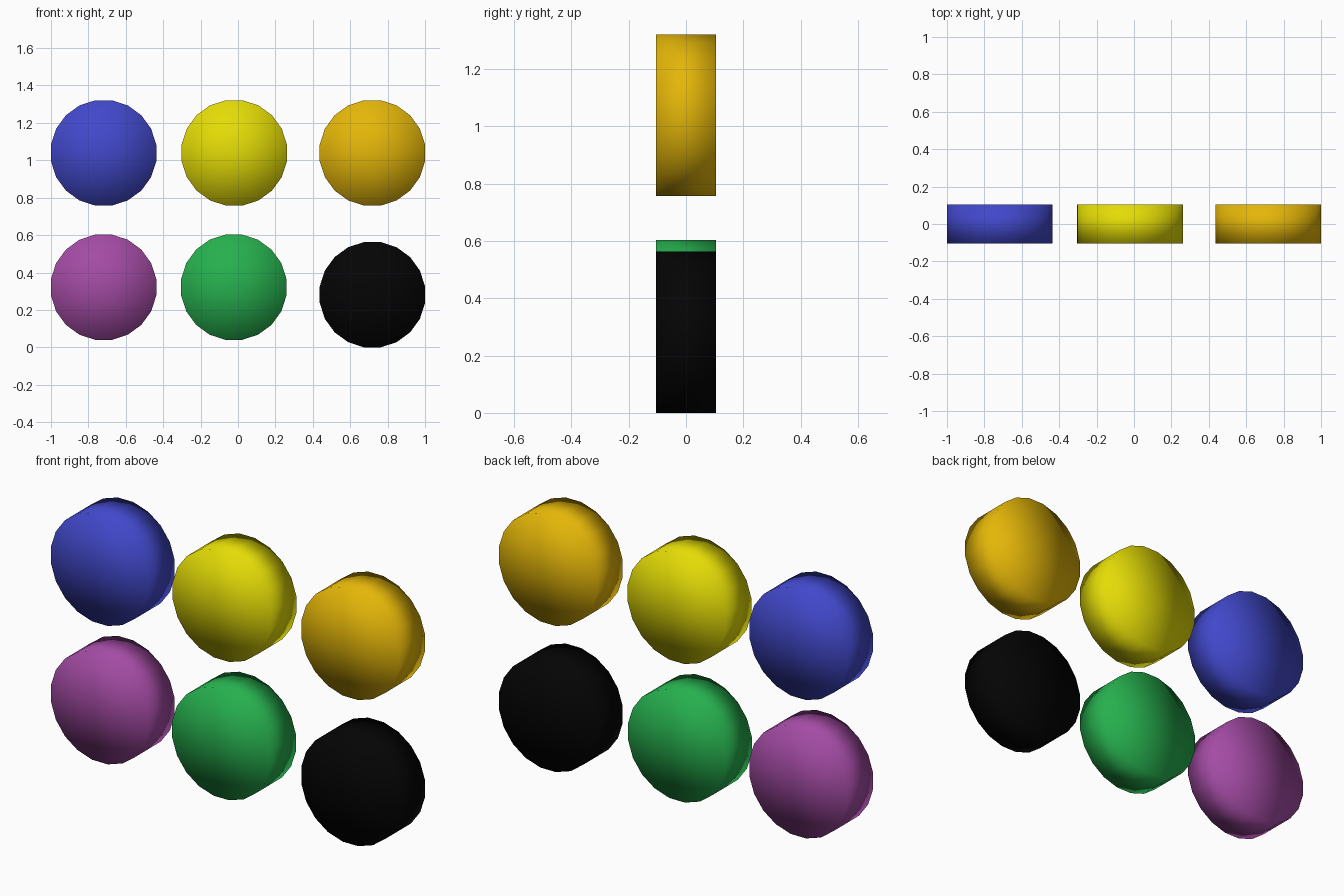
import bpy, math
from mathutils import Matrix

if "Cube" in bpy.data.objects:
    bpy.data.objects.remove(bpy.data.objects["Cube"])

SIDES = 20
HALF_WIDTH = 0.2815                      # centre to flat edge
RADIUS = HALF_WIDTH / math.cos(math.pi / SIDES)
THICKNESS = 0.21


def linear(c):
    c /= 255
    return c / 12.92 if c <= 0.04045 else ((c + 0.055) / 1.055) ** 2.4


def make_disc(name, rgb, x, z):
    mat = bpy.data.materials.new(name)
    mat.diffuse_color = (*[linear(c) for c in rgb], 1)
    mat.use_nodes = True
    mat.node_tree.nodes["Principled BSDF"].inputs["Base Color"].default_value = mat.diffuse_color
    bpy.ops.mesh.primitive_cylinder_add(vertices=SIDES, radius=RADIUS, depth=THICKNESS,
                                        end_fill_type='TRIFAN')
    obj = bpy.context.object
    obj.name = name + "_disc"
    # half-step turn puts flat edges at top and sides, then tip the axis onto y
    obj.data.transform(Matrix.Rotation(math.pi / 2, 4, 'X')
                       @ Matrix.Rotation(math.pi / SIDES, 4, 'Z'))
    obj.location = (x, 0, z)
    obj.data.materials.append(mat)
    # caps and rim share soft normals, giving a rounded button look
    obj.data.shade_smooth()


# upper row
make_disc("blue", (65, 72, 202), -0.7185, 1.0395)
make_disc("yellow", (228, 220, 6), -0.02, 1.0395)
make_disc("orange", (228, 182, 8), 0.7185, 1.0395)
# lower row
make_disc("purple", (163, 75, 164), -0.7185, 0.3215)
make_disc("green", (38, 176, 78), -0.0225, 0.3215)
make_disc("black", (4, 4, 4), 0.7185, 0.2815)
